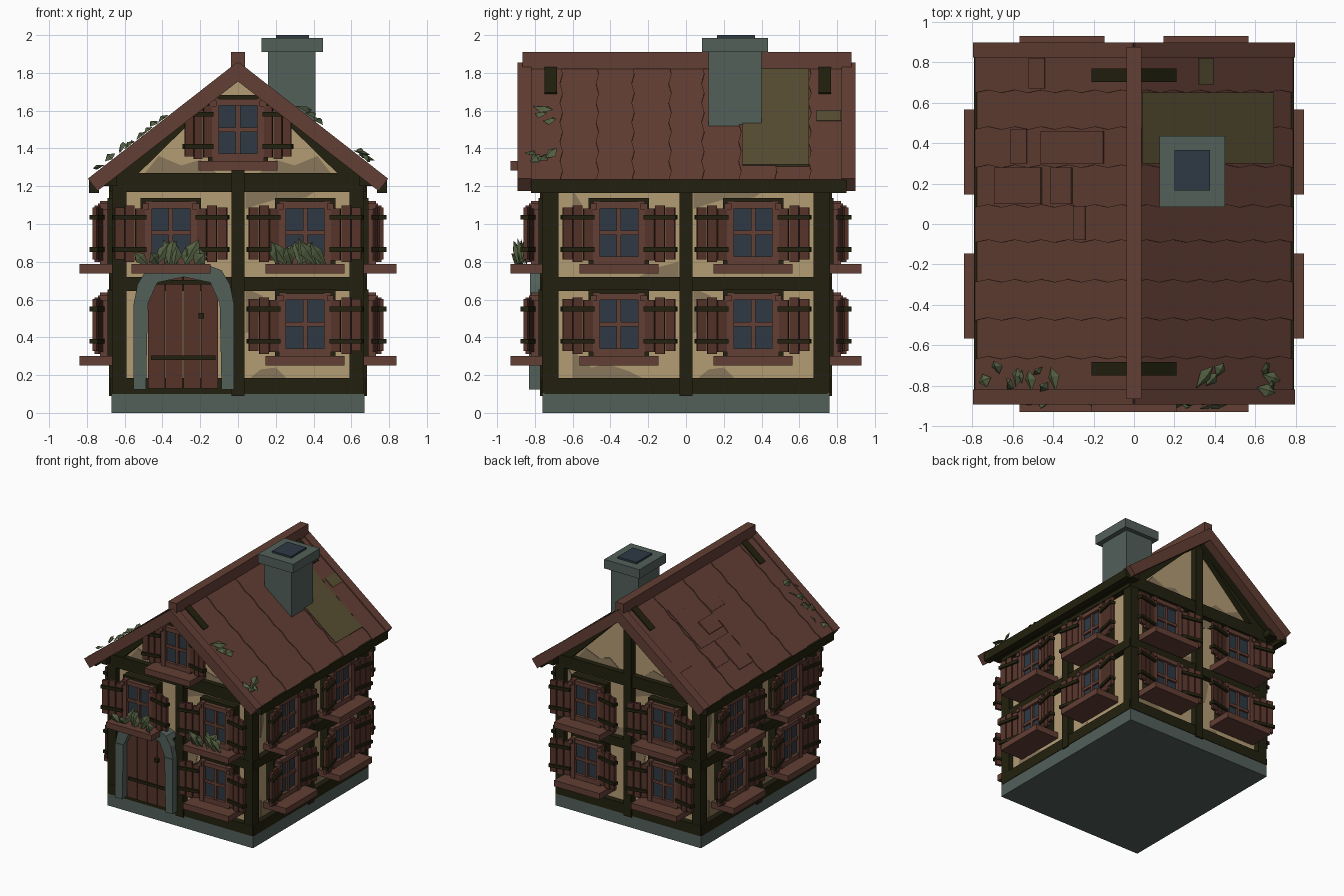
import bpy, bmesh, math, random
from mathutils import Matrix, Vector

if "Cube" in bpy.data.objects:
    bpy.data.objects.remove(bpy.data.objects["Cube"])

random.seed(4)
lin = lambda c: (c / 255 / 12.92) if c < 10 else ((c / 255 + 0.055) / 1.055) ** 2.4
COLOURS = {
    "timber": (34, 32, 14), "plaster": (180, 156, 116), "worn plaster": (138, 119, 91),
    "stone": (82, 96, 90), "red wood": (98, 62, 52), "shutter wood": (86, 52, 42),
    "glass": (46, 58, 68), "leaf": (84, 96, 66), "moss": (88, 78, 50)}
MATS = {}
for n, c in COLOURS.items():
    MATS[n] = bpy.data.materials.new(n)
    MATS[n].diffuse_color = (*[lin(v) for v in c], 1)

parts = {}
I = Matrix.Identity(4)


def part(name, mat):
    return parts.setdefault(name, (bmesh.new(), mat))[0]


def prism(name, mat, pts, y0, y1, M=I):
    """Extrude an (x, z) outline from y0 to y1."""
    bm = part(name, mat)
    a = [bm.verts.new(M @ Vector((x, y0, z))) for x, z in pts]
    b = [bm.verts.new(M @ Vector((x, y1, z))) for x, z in pts]
    fs = [bm.faces.new(a), bm.faces.new(b[::-1])]
    for i in range(len(pts)):
        j = (i + 1) % len(pts)
        fs.append(bm.faces.new((a[j], a[i], b[i], b[j])))
    bmesh.ops.recalc_face_normals(bm, faces=fs)


def box(name, mat, x0, x1, y0, y1, z0, z1, M=I):
    prism(name, mat, [(x0, z0), (x1, z0), (x1, z1), (x0, z1)], y0, y1, M)


def wall(side):
    """Frame of a wall: x along it, -y outward, timber face at y = 0."""
    d = 0.76 if side % 2 == 0 else 0.67
    return Matrix.Rotation(side * math.pi / 2, 4, 'Z') @ Matrix.Translation((0, -d, 0))


def window(M, u, z, k=1.0):
    W = M @ Matrix.Translation((u, 0, z))
    box("sills", "red wood", -.21, .21, -.17, .04, 0, .05, W)
    box("window_backs", "timber", -.16, .16, -.02, .05, .05, .4, W)
    box("window_glass", "glass", -.115, .115, -.03, .04, .06, .36, W)
    for s in (-1, 1):
        S = W @ Matrix.Diagonal((s, 1, 1, 1))
        box("window_frames", "red wood", .1, .138, -.06, .04, .05, .385, S)
        box("window_frames", "red wood", .115, .15, -.07, .04, .34, .37, S)
        # shutters, swung slightly away from the wall
        H = S @ Matrix.Translation((.142, -.045, 0)) @ Matrix.Rotation(math.radians(-12), 4, 'Z')
        for i, (a, b) in enumerate(((.07, .345), (.06, .36), (.075, .35))):
            w = .056 * k
            box("shutters", "shutter wood", i * w, (i + .88) * w, -.022, 0, a, b, H)
        for zz in (.115, .285):
            box("shutter_straps", "timber", -.005, .17 * k, -.036, .008, zz, zz + .025, H)
    box("window_frames", "red wood", -.138, .138, -.055, .04, .345, .38, W)
    box("window_frames", "red wood", -.138, .138, -.055, .04, .05, .09, W)
    box("window_bars", "red wood", -.012, .012, -.045, .04, .06, .36, W)
    box("window_bars", "red wood", -.11, .11, -.045, .04, .205, .228, W)


# stone base and plaster body
box("stone_base", "stone", -.67, .67, -.76, .76, 0, .105)
box("plaster_walls", "plaster", -.625, .625, -.715, .715, .1, 1.22)
prism("plaster_gables", "plaster", [(-.64, 1.2), (.64, 1.2), (.64, 1.26), (0, 1.8), (-.64, 1.26)], -.715, .715)

# timber frame
for x in (-1, 1):
    for y in (-1, 1):
        box("corner_posts", "timber", *sorted((x * .59, x * .668)), *sorted((y * .675, y * .762)), .1, 1.24)
PATCHES = [[(-.6, .18), (-.22, .18), (-.3, .22), (-.42, .26), (-.5, .24), (-.6, .33)],
           [(.06, .18), (.26, .18), (.2, .24), (.12, .23)],
           [(.04, .42), (.1, .46), (.13, .62), (.04, .66)],
           [(.04, 1.08), (.1, 1.1), (.2, 1.13), (.36, 1.14), (.45, 1.2), (.04, 1.2)],
           [(-.6, .85), (-.56, .95), (-.55, 1.1), (-.6, 1.18)],
           [(-.25, .72), (-.04, .72), (-.04, .8), (-.15, .77)]]
for side in range(4):
    M = wall(side)
    h = .67 if side % 2 == 0 else .76
    for a, b in ((.1, .185), (.645, .72), (1.17, 1.27 if side % 2 == 0 else 1.24)):
        box("beams", "timber", -h + .01, h - .01, -.004, .06, a, b, M)
    top = {0: 1.32, 2: 1.8}.get(side, 1.2)
    box("middle_posts", "timber", -.035, .035, -.012, .06, .09, top, M)
    for pts in PATCHES:
        if side != 0 or pts[-1][0] > 0:
            prism("worn_patches", "worn plaster", pts, .04, .05, M)
    # windows on every wall; the door replaces one at the front
    for u in (-.355, .355):
        for z in (.252, .738):
            if not (side == 0 and u < 0 and z < .5):
                window(M, u, z)
    # gable timbers
    if side % 2 == 0:
        for s in (-1, 1):
            S = M @ Matrix.Diagonal((s, 1, 1, 1))
            prism("gable_rafters", "timber", [(.67, 1.2), (.67, 1.3), (0, 1.83), (0, 1.785), (.53, 1.265)], 0, .07, S)
            prism("worn_patches", "worn plaster", [(.1, 1.26), (.5, 1.26), (.42, 1.36), (.3, 1.31), (.2, 1.34)], .04, .05, S)
F = wall(0)
window(F, 0, 1.283, .9)
box("gable_collar", "timber", -.17, .17, 0, .06, 1.615, 1.65, F)

# door with stone surround
for i in range(4):
    x = -.477 + i * .094
    box("door_planks", "shutter wood", x, x + .09, -.02, .05, .13, .72, F)
for z in (.28, .68):
    box("door_straps", "timber", -.46, -.12, -.03, 0, z, z + .024, F)
box("door_handle", "timber", -.21, -.18, -.045, 0, .5, .53, F)
for s in (-1, 1):
    S = F @ Matrix.Translation((-.287, 0, 0)) @ Matrix.Diagonal((s, 1, 1, 1))
    prism("door_surround", "stone", [(.2, .125), (.265, .125), (.265, .58), (.19, .58)], -.07, .05, S)
    prism("door_surround", "stone", [(.19, .58), (.265, .58), (.245, .68), (.2, .755), (.14, .69)], -.065, .05, S)
    prism("door_surround", "stone", [(.14, .69), (.2, .755), (.12, .785), (0, .79), (0, .72)], -.06, .05, S)

# roof: each slope has local x downhill, y along the normal, z along the ridge
ang = math.atan(.78)
C, N = math.cos(ang), math.sin(ang)
L = .79 / C


def slope(s):
    return Matrix(((s * C, s * N, 0, 0), (0, 0, 1, 0), (-N, C, 0, 1.85), (0, 0, 0, 1)))


def slope_box(name, mat, s, x0, x1, y0, y1, n0, n1):
    box(name, mat, x0 / C, x1 / C, n0, n1, y0, y1, slope(s))


SEAMS = [-.83, -.66, -.47, -.28, -.085, .09, .285, .475, .655, .83]
for s in (-1, 1):
    slope_box("roof_underside", "timber", s, 0, .775, -.82, .83, -.07, -.04)
    for i in range(9):
        lo, hi = SEAMS[i], SEAMS[i + 1]
        xs = [k * L / 12 for k in range(13)]
        wob = lambda k, y: y + (.007 if k % 2 else -.007) * (abs(y) < .8)
        pts = [(x, wob(k, lo)) for k, x in enumerate(xs)] + [(x, wob(k, hi)) for k, x in reversed(list(enumerate(xs)))]
        prism("roof_planks", "red wood", pts, -.045, -.002 - .006 * (i % 2), slope(s))
    for y in (-.855, .86):
        slope_box("barge_boards", "red wood", s, 0, .79, y - .037, y + .037, -.075, .008)
    for y in (-.715, .735):
        slope_box("rafter_tops", "timber", s, .03, .205, y - .033, y + .033, -.03, .008)
    box("eave_beams", "timber", *sorted((s * .735, s * .79)), -.82, .85, 1.165, 1.235)
    box("eave_soffit", "timber", *sorted((s * .64, s * .74)), -.82, .83, 1.2, 1.25)
box("ridge_beam", "red wood", -.037, .037, -.865, .875, 1.82, 1.91)
for x0, x1, y0, y1 in ((.44, .52, .67, .82), (.53, .61, .3, .47), (.15, .46, .3, .46),
                       (.46, .69, .1, .28), (.31, .41, .1, .28), (.24, .3, -.08, .09)):
    slope_box("roof_shingles", "red wood", -1, x0, x1, y0, y1, -.02, .004)
slope_box("moss_patch", "moss", 1, .04, .69, .3, .65, -.02, .004)
slope_box("moss_patch", "moss", 1, .32, .39, .69, .82, -.02, .004)

# chimney
box("chimney", "stone", .16, .41, .12, .4, 1.45, 1.93)
box("chimney_cap", "stone", .125, .45, .085, .435, 1.91, 1.985)
box("chimney_flue", "glass", .2, .375, .165, .365, 1.95, 2.0)


# leaves: folded kite blades
def leaf(base, tip, width, up):
    bm = part("leaves", "leaf")
    base, tip, up = Vector(base), Vector(tip), Vector(up)
    side = (tip - base).cross(up).normalized() * width
    mid = base.lerp(tip, .6) + up * .012
    b, t, m = bm.verts.new(base), bm.verts.new(tip), bm.verts.new(mid)
    l, r = bm.verts.new(mid + side - up * .02), bm.verts.new(mid - side - up * .02)
    for f in ((b, m, l), (l, m, t), (b, r, m), (m, r, t)):
        bm.faces.new(f)


R = random.uniform
for cx in (-.34, .34):
    for i in range(11):
        x = cx - .13 + .026 * i
        leaf((x, R(-.89, -.84), .775), (x + R(-.1, .1), R(-.93, -.83), R(.84, .93)), R(.03, .045), (0, -1, .3))
for s, x0, x1, n in ((-1, .38, .7, 9), (1, .3, .4, 3), (1, .6, .68, 4)):
    M = slope(s)
    for i in range(n):
        x = (x0 + (x1 - x0) * i / (n - 1)) / C
        y = R(-.83, -.74)
        leaf(M @ Vector((x, .01, y)), M @ Vector((x + R(-.06, .1), R(.02, .05), y + R(-.04, .12))), .035, (s * N, 0, C))

# one object per part
for name, (bm, mat) in parts.items():
    me = bpy.data.meshes.new(name)
    bm.to_mesh(me)
    bm.free()
    me.materials.append(MATS[mat])
    bpy.context.collection.objects.link(bpy.data.objects.new(name, me))

for m in bpy.data.materials:
    if m.users and not m.is_grease_pencil:
        m.use_nodes = True
        m.node_tree.nodes["Principled BSDF"].inputs["Base Color"].default_value = m.diffuse_color
